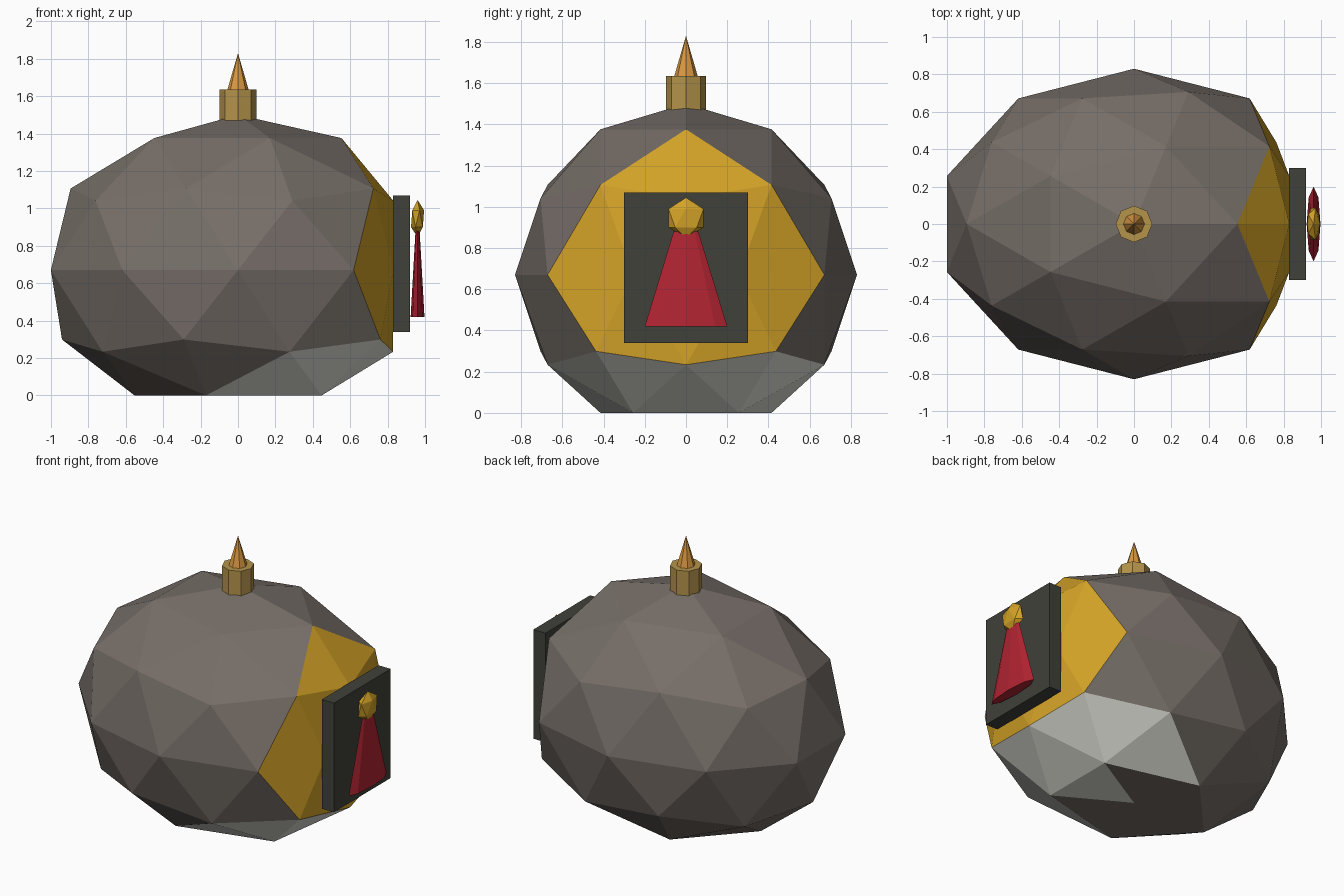
import bpy
import bmesh
from mathutils import Matrix, Vector

cube = bpy.data.objects.get("Cube")
if cube:
    bpy.data.objects.remove(cube, do_unlink=True)


def material(name, *srgb):
    def linear(v):
        v /= 255
        return v / 12.92 if v < 0.04045 else ((v + 0.055) / 1.055) ** 2.4
    color = [linear(v) for v in srgb] + [1]
    mat = bpy.data.materials.new(name)
    mat.use_nodes = True
    mat.diffuse_color = color
    mat.node_tree.nodes["Principled BSDF"].inputs["Base Color"].default_value = color
    return mat


stone = material("warm grey", 118, 110, 104)
pale = material("pale grey", 228, 228, 220)
gold = material("gold", 212, 163, 39)
red = material("deep red", 178, 36, 50)
slate = material("dark slate", 64, 65, 58)
brass = material("brass", 181, 148, 75)
amber = material("amber", 217, 152, 66)


def finish(name, bm, *mats):
    mesh = bpy.data.meshes.new(name)
    bmesh.ops.recalc_face_normals(bm, faces=bm.faces)
    bm.to_mesh(mesh)
    bm.free()
    for mat in mats:
        mesh.materials.append(mat)
    obj = bpy.data.objects.new(name, mesh)
    bpy.context.collection.objects.link(obj)
    return obj


def place(x, z, scale):
    return Matrix.Translation((x, 0, z)) @ Matrix.Diagonal((*scale, 1))


def ico(subdivisions, matrix):
    bm = bmesh.new()
    bmesh.ops.create_icosphere(bm, subdivisions=subdivisions, radius=1, matrix=matrix)
    return bm


def frustum(name, mat, x, z0, z1, r0, r1, squash=1):
    bm = bmesh.new()
    bmesh.ops.create_cone(bm, cap_ends=True, segments=8, radius1=r0, radius2=r1,
                          depth=z1 - z0,
                          matrix=place(x, (z0 + z1) / 2, (squash, 1, 1)))
    return finish(name, bm, mat)


# Faceted body, flattened underneath and on the emblem side
bm = ico(2, place(0, 0.67, (1.052, 0.83, 0.83)))
for v in bm.verts:
    v.co.x = min(v.co.x, 0.83)
    v.co.z = max(v.co.z, 0)
for f in bm.faces:
    c = f.calc_center_median()
    if c.x > 0.65 and c.z > 0.3:
        f.material_index = 1      # gold side patch
    elif c.x > 0.12 and c.z < 0.3:
        f.material_index = 2      # pale underside patch
finish("faceted_body", bm, stone, gold, pale)

# Cap and spike on top
frustum("top_cap", brass, 0, 1.47, 1.635, 0.098, 0.098)
frustum("top_spike", amber, 0, 1.63, 1.83, 0.058, 0)

# Side plaque
bm = bmesh.new()
bmesh.ops.create_cube(bm, size=1, matrix=place(0.875, 0.704, (0.09, 0.6, 0.73)))
finish("side_plaque", bm, slate)

# Flattened figure on the plaque
frustum("figure_robe", red, 0.96, 0.42, 0.88, 0.2, 0.06, 0.185)
finish("figure_head", ico(1, place(0.96, 0.945, (0.039, 0.1, 0.1))), gold)
